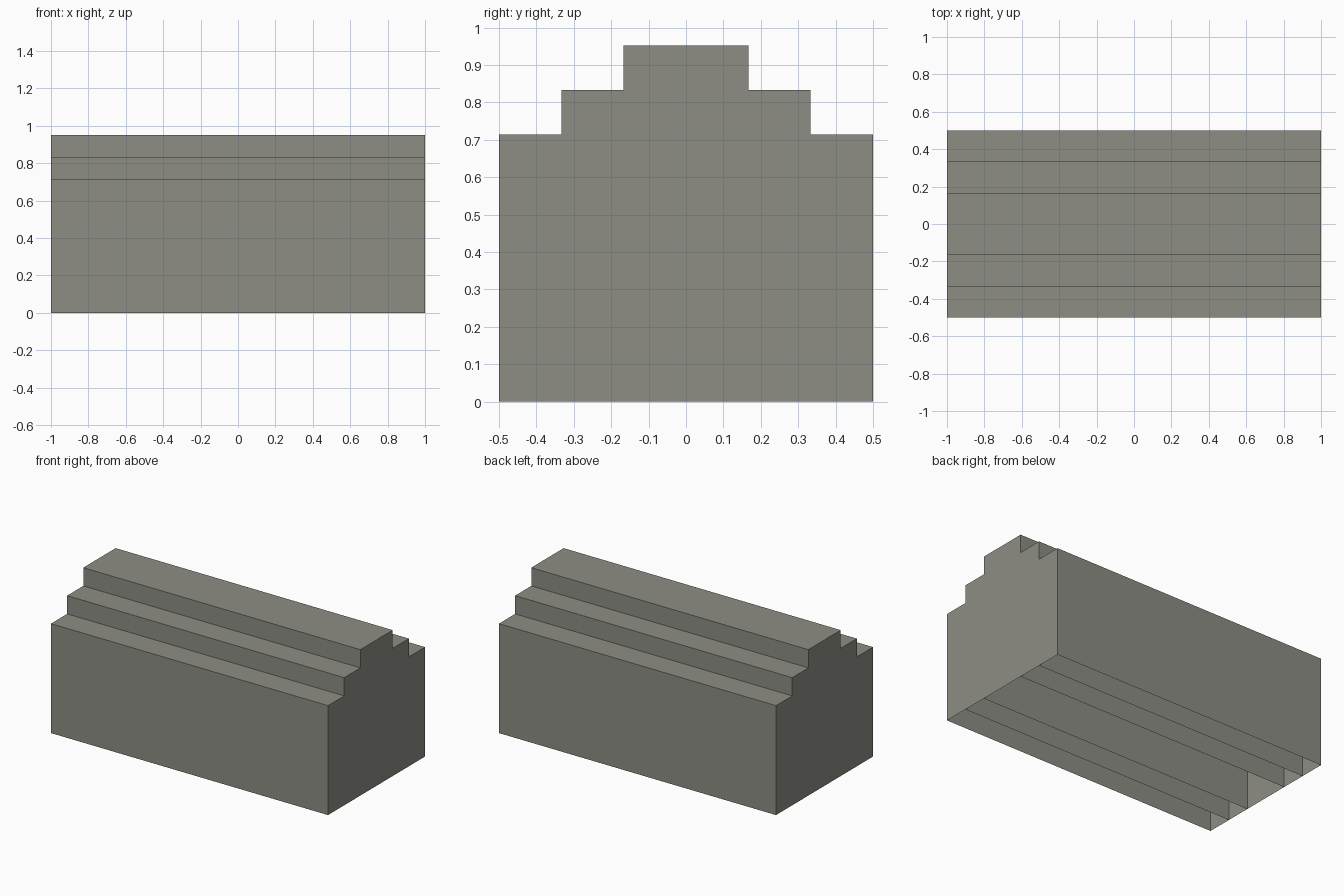
import bpy
import bmesh

cube = bpy.data.objects.get("Cube")
if cube:
    bpy.data.objects.remove(cube, do_unlink=True)

# Single stone colour
STONE = (0.27, 0.27, 0.235, 1.0)
stone = bpy.data.materials.new("warm_grey_stone")
stone.use_nodes = True
stone.diffuse_color = STONE
stone.node_tree.nodes["Principled BSDF"].inputs["Base Color"].default_value = STONE


def open_box(name, length, width, height):
    """Box standing on the ground, open underneath."""
    bm = bmesh.new()
    bmesh.ops.create_cube(bm, size=1)
    for v in bm.verts:
        v.co = (v.co.x * length, v.co.y * width, (v.co.z + 0.5) * height)
    bm.normal_update()
    underside = [f for f in bm.faces if f.normal.z < -0.5]
    bmesh.ops.delete(bm, geom=underside, context='FACES_ONLY')
    mesh = bpy.data.meshes.new(name)
    bm.to_mesh(mesh)
    bm.free()
    mesh.materials.append(stone)
    obj = bpy.data.objects.new(name, mesh)
    bpy.context.collection.objects.link(obj)
    return obj


# Three nested tiers, each narrower and one riser taller
RISER = 0.119
for i, name in enumerate(("lower_tier", "middle_tier", "upper_tier")):
    open_box(name, 2.0, (3 - i) / 3, RISER * (6 + i))
